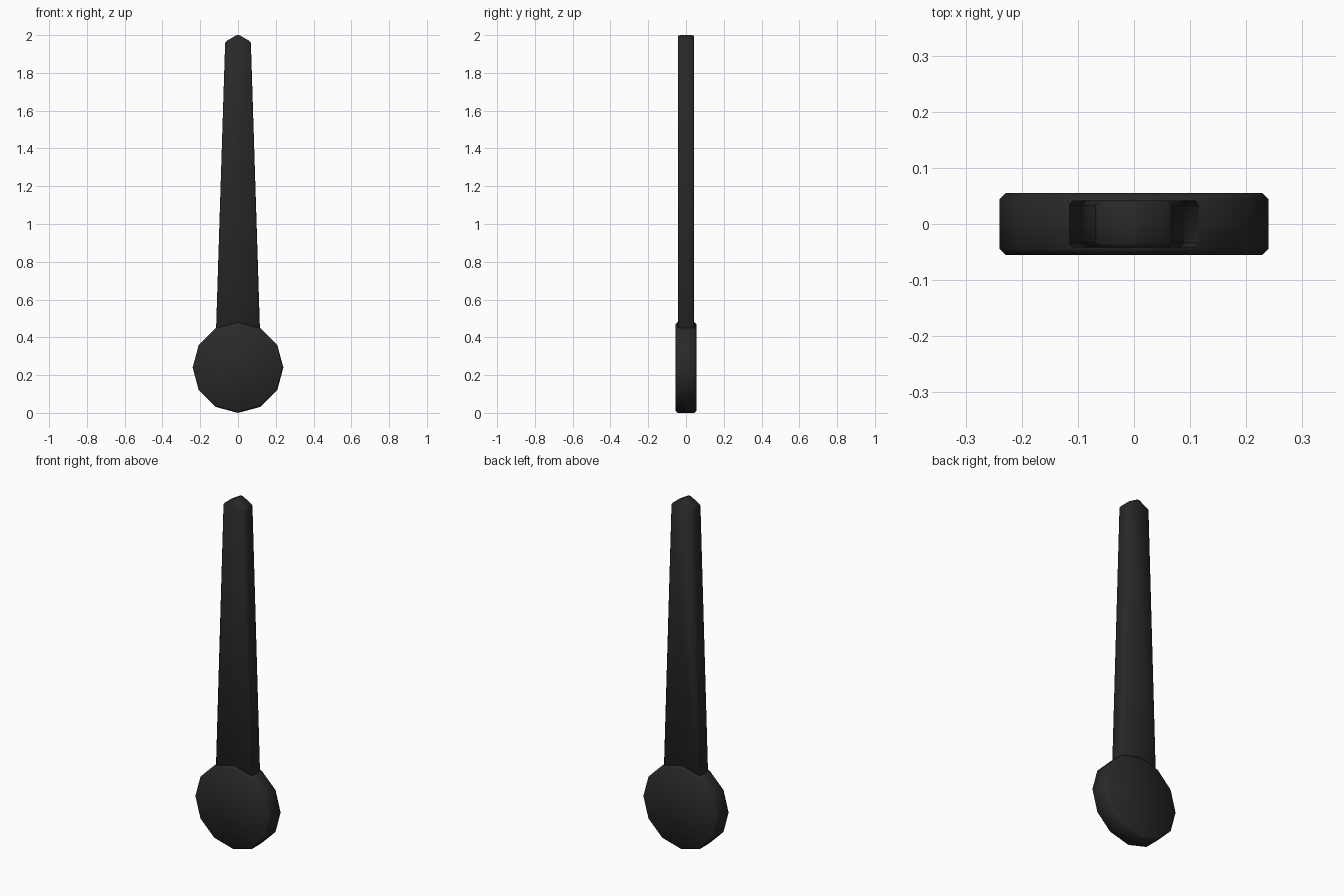
import bpy, bmesh, math

if "Cube" in bpy.data.objects:
    bpy.data.objects.remove(bpy.data.objects["Cube"])

black = bpy.data.materials.new("soft black")
black.diffuse_color = (0.022, 0.022, 0.022, 1)
black.use_nodes = True
black.node_tree.nodes["Principled BSDF"].inputs["Base Color"].default_value = black.diffuse_color


def plate(name, outline, depth, bevel):
    """Extrude an x-z outline along y and chamfer its sharp edges."""
    bm = bmesh.new()
    front = bm.faces.new([bm.verts.new((x, -depth / 2, z)) for x, z in outline])
    ext = bmesh.ops.extrude_face_region(bm, geom=[front])
    verts = [g for g in ext["geom"] if isinstance(g, bmesh.types.BMVert)]
    bmesh.ops.translate(bm, verts=verts, vec=(0, depth, 0))
    bmesh.ops.recalc_face_normals(bm, faces=bm.faces)
    sharp = [e for e in bm.edges if e.calc_face_angle(0) > math.radians(40)]
    bmesh.ops.bevel(bm, geom=sharp, offset=bevel, segments=1,
                    affect='EDGES', profile=0.5)
    bmesh.ops.recalc_face_normals(bm, faces=bm.faces)
    mesh = bpy.data.meshes.new(name)
    bm.to_mesh(mesh)
    bm.free()
    mesh.materials.append(black)
    obj = bpy.data.objects.new(name, mesh)
    bpy.context.collection.objects.link(obj)
    bpy.ops.object.select_all(action='DESELECT')
    obj.select_set(True)
    bpy.context.view_layer.objects.active = obj
    bpy.ops.object.shade_smooth_by_angle(angle=math.radians(50))
    return obj


# Twelve-sided hub disc
R = 0.24
hub = [(R * math.sin(i * math.pi / 6), R + R * math.cos(i * math.pi / 6))
       for i in range(12)]
plate("hub", hub, 0.11, 0.011)

# Tapered pointer arm with a shallow pointed tip
half = [(0.12, 0.32), (0.068, 1.965)]
arm = half + [(0, 2.004)] + [(-x, z) for x, z in reversed(half)]
plate("pointer_arm", arm, 0.084, 0.008)
